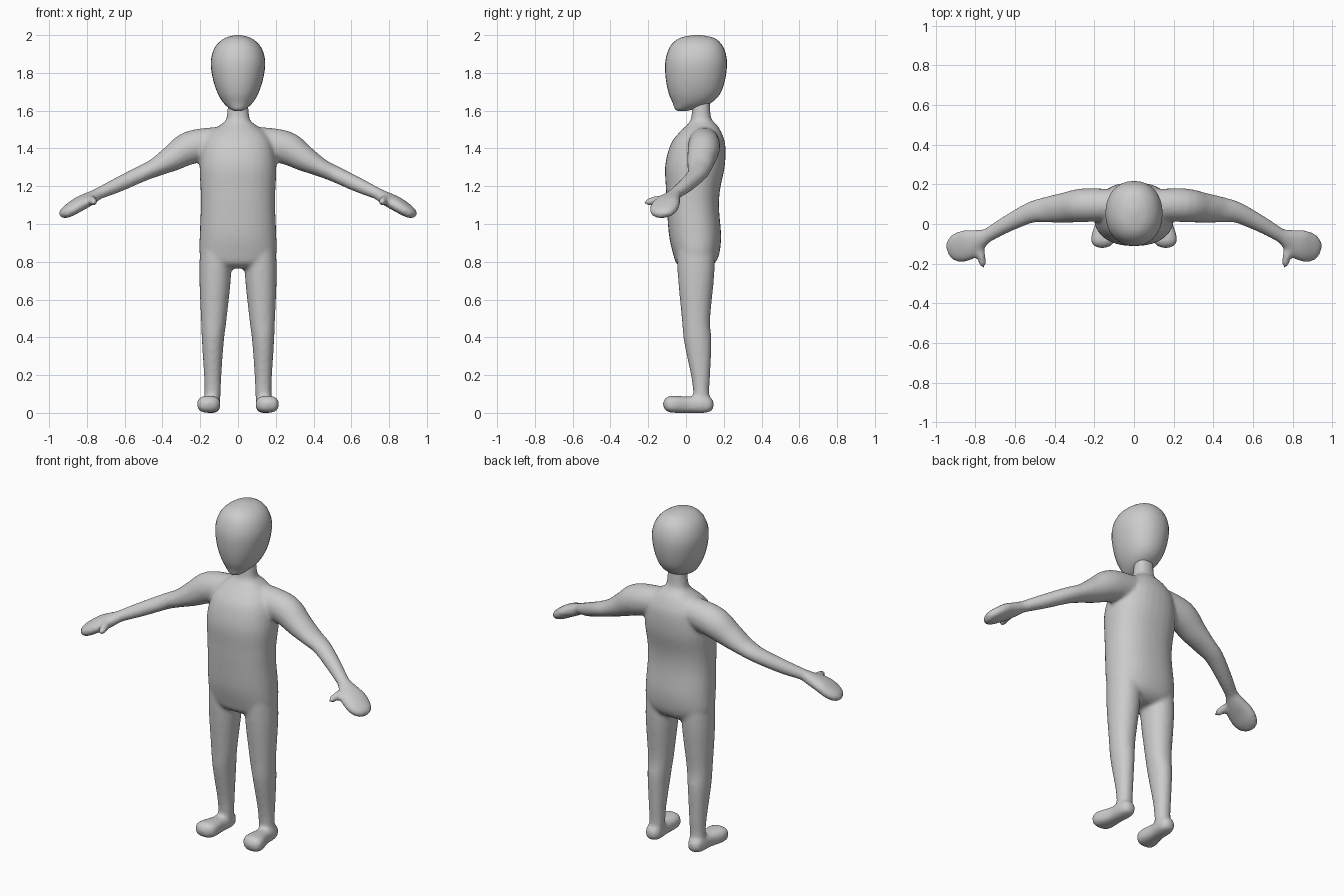
import bpy, bmesh, math
from mathutils import Vector

X, Y, Z = Vector((1, 0, 0)), Vector((0, 1, 0)), Vector((0, 0, 1))
grey = bpy.data.materials.new("plain grey")
grey.diffuse_color = (0.6, 0.6, 0.6, 1)


def smooth_rows(rows, n=4):
    """Catmull-Rom through ring rows (x, y, z, half width, half depth)."""
    out = []
    for i in range(len(rows) - 1):
        p0, p1 = rows[max(i - 1, 0)], rows[i]
        p2, p3 = rows[i + 1], rows[min(i + 2, len(rows) - 1)]
        for k in range(n):
            t = k / n
            out.append([0.5 * (2 * b + (c - a) * t + (2 * a - 5 * b + 4 * c - d) * t * t
                               + (3 * b - a - 3 * c + d) * t ** 3)
                        for a, b, c, d in zip(p0, p1, p2, p3)])
    return out + [list(rows[-1])]


def loft(bm, rows, axes=None, power=2.0, side=1, segs=32):
    """Closed tube through rings; axes=None turns the rings along the path."""
    rows = smooth_rows(rows)
    pts = [Vector(r[:3]) for r in rows]
    rings = []
    for i, r in enumerate(rows):
        if axes:
            u, v = axes
        else:
            t = (pts[min(i + 1, len(pts) - 1)] - pts[max(i - 1, 0)]).normalized()
            u = t.cross(Z).normalized()
            v = u.cross(t)
        ring = []
        for k in range(segs):
            a = 2 * math.pi * k / segs
            c, s = math.cos(a), math.sin(a)
            c = math.copysign(abs(c) ** (2 / power), c)
            s = math.copysign(abs(s) ** (2 / power), s)
            p = pts[i] + u * c * max(r[3], 0.004) + v * s * max(r[4], 0.004)
            ring.append(bm.verts.new((p.x * side, p.y, p.z)))
        rings.append(ring)
    faces = [bm.faces.new(rings[0]), bm.faces.new(rings[-1][::-1])]
    for a, b in zip(rings, rings[1:]):
        for k in range(segs):
            j = (k + 1) % segs
            faces.append(bm.faces.new((a[k], b[k], b[j], a[j])))
    bmesh.ops.recalc_face_normals(bm, faces=faces)


def finish(bm, name):
    me = bpy.data.meshes.new(name)
    bm.to_mesh(me)
    bm.free()
    me.materials.append(grey)
    ob = bpy.data.objects.new(name, me)
    bpy.context.collection.objects.link(ob)
    bpy.context.view_layer.objects.active = ob
    me.shade_smooth()
    return ob


# Head: egg shape narrowing to the chin
bm = bmesh.new()
loft(bm, [(0, -.02, 1.598, .015, .02), (0, -.008, 1.608, .04, .05),
          (0, .03, 1.64, .076, .10), (0, .045, 1.69, .107, .136),
          (0, .05, 1.76, .131, .156), (0, .053, 1.84, .144, .164),
          (0, .055, 1.90, .137, .156), (0, .056, 1.95, .112, .133),
          (0, .058, 1.985, .068, .09), (0, .06, 2.0, .015, .02)], (X, Y), 2.15)
finish(bm, "head")

# Torso with neck
bm = bmesh.new()
loft(bm, [(0, .08, 1.68, .05, .045), (0, .08, 1.58, .058, .05),
          (0, .082, 1.545, .068, .06), (0, .084, 1.52, .10, .083),
          (0, .075, 1.48, .15, .115), (0, .063, 1.42, .185, .145),
          (0, .048, 1.31, .203, .158), (0, .037, 1.18, .198, .143),
          (0, .037, 1.08, .197, .138), (0, .048, .94, .203, .138),
          (0, .054, .84, .203, .122), (0, .05, .79, .17, .10),
          (0, .05, .765, .11, .06)], (X, Y), 2.3)

for s in (1, -1):
    # Leg
    loft(bm, [(.115, .05, .95, .08, .10), (.12, .053, .75, .085, .098),
              (.128, .053, .50, .068, .075), (.133, .062, .38, .058, .073),
              (.134, .077, .20, .046, .051), (.134, .08, .12, .043, .043),
              (.137, .085, .04, .042, .042)], (X, Y), 2.1, s)
    # Foot
    loft(bm, [(.14, .146, .045, .012, .012), (.14, .136, .044, .032, .032),
              (.14, .10, .045, .046, .045), (.145, .02, .043, .046, .043),
              (.153, -.05, .045, .060, .045), (.157, -.09, .046, .059, .043),
              (.16, -.113, .046, .038, .028), (.16, -.121, .046, .012, .01)],
         (X, Z), 2.6, s)
    # Arm
    loft(bm, [(.10, .095, 1.435, .08, .08), (.25, .095, 1.405, .085, .088),
              (.35, .082, 1.347, .076, .069), (.44, .072, 1.298, .065, .049),
              (.52, .058, 1.262, .053, .043), (.64, .0, 1.205, .042, .039),
              (.74, -.058, 1.16, .035, .031), (.79, -.085, 1.135, .035, .03)],
         None, 2.0, s)
    # Mitten hand
    loft(bm, [(.74, -.058, 1.16, .034, .03), (.79, -.082, 1.132, .056, .035),
              (.84, -.105, 1.106, .077, .037), (.89, -.121, 1.074, .074, .034),
              (.925, -.132, 1.053, .052, .025), (.94, -.137, 1.045, .018, .01)],
         None, 2.2, s)
    # Thumb
    loft(bm, [(.79, -.09, 1.13, .03, .025), (.777, -.14, 1.127, .025, .025),
              (.766, -.185, 1.12, .020, .022), (.764, -.21, 1.116, .015, .016),
              (.764, -.221, 1.115, .005, .005)], (X, Z), 2.0, s)

# Fuse the limbs and torso into one soft skin
body = finish(bm, "body")
fuse = body.modifiers.new("fuse", 'REMESH')
fuse.mode = 'VOXEL'
fuse.voxel_size = 0.011
fuse.use_smooth_shade = True
soften = body.modifiers.new("soften", 'SMOOTH')
soften.factor = 0.5
soften.iterations = 6
for name in ("fuse", "soften"):
    bpy.ops.object.modifier_apply(modifier=name)
body.data.shade_smooth()
if not body.data.materials:
    body.data.materials.append(grey)
